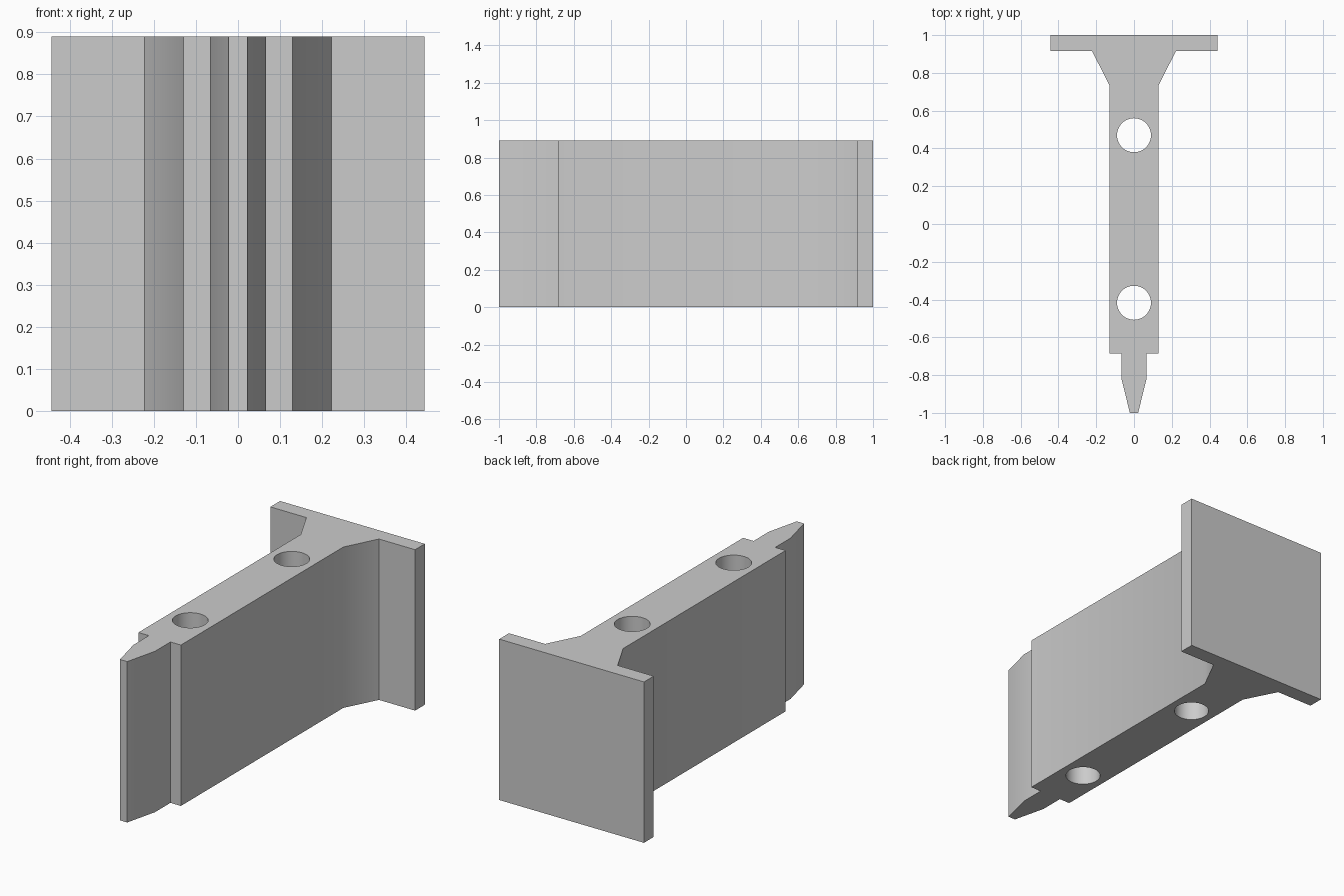
import bpy
import bmesh
from math import cos, sin, tau
from mathutils import Vector

HEIGHT = 0.89
HOLE_RADIUS = 0.09
HOLE_CENTRES = (-0.417, 0.47)
HOLE_SIDES = 48

cube = bpy.data.objects.get("Cube")
if cube:
    bpy.data.objects.remove(cube, do_unlink=True)

# Plain grey
grey = bpy.data.materials.new("grey")
grey.use_nodes = True
colour = (0.6, 0.6, 0.6, 1)
grey.diffuse_color = colour
grey.node_tree.nodes["Principled BSDF"].inputs["Base Color"].default_value = colour

# Left half of the plan outline, from tapered tip to back flange
half = [(0.022, -1), (0.066, -0.82), (0.066, -0.685), (0.13, -0.685),
        (0.13, 0.735), (0.222, 0.915), (0.443, 0.915), (0.443, 1)]
outline = half + [(-x, y) for x, y in reversed(half)]


def circle(cy):
    angles = [tau * i / HOLE_SIDES for i in range(HOLE_SIDES)]
    return [(HOLE_RADIUS * cos(a), cy + HOLE_RADIUS * sin(a)) for a in angles]


def add_loop(bm, points):
    verts = [bm.verts.new((x, y, 0)) for x, y in points]
    return [bm.edges.new((v, verts[i - 1])) for i, v in enumerate(verts)]


# Fill the outline around the two holes, then raise it to full height
bm = bmesh.new()
edges = add_loop(bm, outline)
for cy in HOLE_CENTRES:
    edges += add_loop(bm, circle(cy))
bmesh.ops.triangle_fill(bm, edges=edges, use_beauty=True, normal=Vector((0, 0, 1)))
raised = bmesh.ops.extrude_face_region(bm, geom=bm.faces[:], use_keep_orig=True)
top = [g for g in raised["geom"] if isinstance(g, bmesh.types.BMVert)]
bmesh.ops.translate(bm, verts=top, vec=(0, 0, HEIGHT))
bmesh.ops.recalc_face_normals(bm, faces=bm.faces[:])

mesh = bpy.data.meshes.new("flanged_bracket")
bm.to_mesh(mesh)
bm.free()
mesh.materials.append(grey)
bracket = bpy.data.objects.new("flanged_bracket", mesh)
bpy.context.collection.objects.link(bracket)

# Smooth hole walls and shallow bends, sharp corners elsewhere
bpy.ops.object.select_all(action="DESELECT")
bracket.select_set(True)
bpy.context.view_layer.objects.active = bracket
bpy.ops.object.shade_smooth_by_angle()
